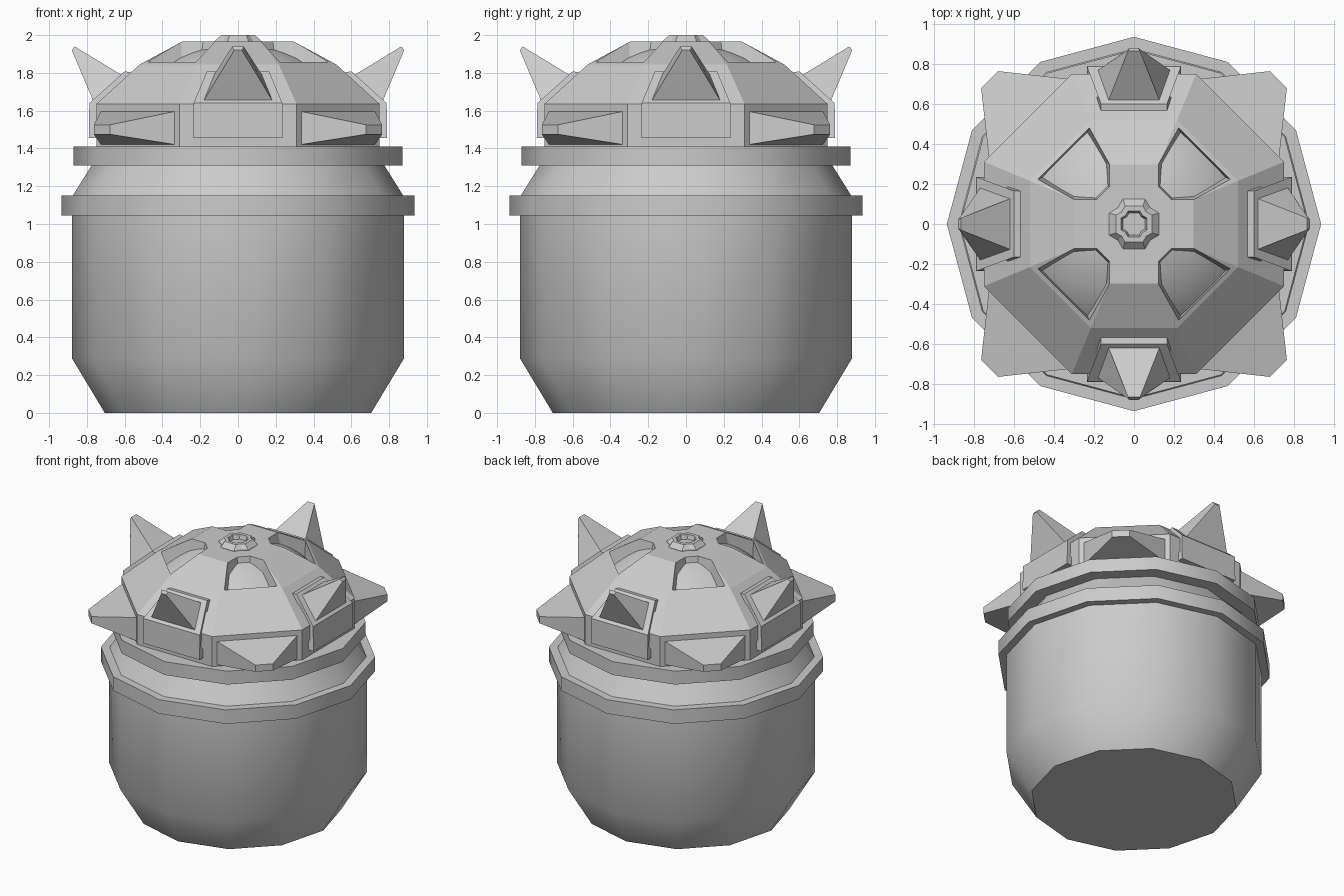
import bpy, bmesh
from math import cos, sin, pi, radians
from mathutils import Matrix

if "Cube" in bpy.data.objects:
    bpy.data.objects.remove(bpy.data.objects["Cube"])


def loft(name, rings, turn=0.0, smooth=None):
    """Closed solid through rings of points with equal counts."""
    bm = bmesh.new()
    vs = [[bm.verts.new(p) for p in r] for r in rings]
    n = len(rings[0])
    for a, b in zip(vs, vs[1:]):
        for i in range(n):
            j = (i + 1) % n
            bm.faces.new((a[i], a[j], b[j], b[i]))
    bm.faces.new(vs[0][::-1])
    bm.faces.new(vs[-1])
    bmesh.ops.recalc_face_normals(bm, faces=bm.faces[:])
    bm.transform(Matrix.Rotation(turn, 4, 'Z'))
    me = bpy.data.meshes.new(name)
    bm.to_mesh(me)
    bm.free()
    ob = bpy.data.objects.new(name, me)
    bpy.context.collection.objects.link(ob)
    if smooth:
        bpy.ops.object.select_all(action='DESELECT')
        ob.select_set(True)
        bpy.context.view_layer.objects.active = ob
        bpy.ops.object.shade_smooth_by_angle(angle=radians(smooth))
    return ob


def circle(n, r, z, start=0.0):
    return [(r * cos(start + 2 * pi * i / n), r * sin(start + 2 * pi * i / n), z) for i in range(n)]


def rect(x1, w1, z1, x2, w2, z2):
    """Trapezoid from a lower edge to an upper edge, facing +x."""
    return [(x1, -w1, z1), (x1, w1, z1), (x2, w2, z2), (x2, -w2, z2)]


# Twelve-sided jar with two collars
jar = [(.705, 0), (.88, .29), (.88, 1.045), (.935, 1.045), (.935, 1.15), (.875, 1.15),
       (.775, 1.31), (.87, 1.31), (.87, 1.41), (.80, 1.41)]
loft("jar_body", [circle(12, r, z) for r, z in jar], smooth=45)

# Octagonal faceted lid
lid = loft("lid", [circle(8, a / cos(pi / 8), z, pi / 8)
                   for a, z in [(.75, 1.40), (.75, 1.635), (.52, 1.845), (.297, 1.965)]])

# Window cutters through the diagonal upper facets
win = [(.215, .50), (.125, .3), (.125, .187), (.187, .125), (.3, .125), (.50, .215)]
for k in range(4):
    rings = [[(.3 + (x - .3) * s, .3 + (y - .3) * s, z) for x, y in win]
             for s, z in [(.72, 1.68), (1.1, 2.05)]]
    cut = loft("window_cutter", rings, k * pi / 2)
    cut.hide_render = True
    cut.hide_set(True)
    mod = lid.modifiers.new("window", 'BOOLEAN')
    mod.operation = 'DIFFERENCE'
    mod.solver = 'EXACT'
    mod.object = cut

# Smooth inner dome seen through the windows
loft("inner_dome", [circle(32, .74 * cos(a), 1.22 + .74 * sin(a))
                    for a in [radians(d) for d in range(20, 90, 6)]], smooth=40)

# Cross-shaped crown with a central pit
def cross(r, w, z):
    pts = []
    for k in range(4):
        c, s = cos(k * pi / 2), sin(k * pi / 2)
        pts += [(r * c - t * s, r * s + t * c, z) for t in (-w, w)]
        d = (r + w) * .5
        pts.append(((d * c - d * s) * .9, (d * s + d * c) * .9, z))
    return pts

loft("crown", [cross(.125, .055, 1.95), cross(.125, .055, 1.967), cross(.09, .045, 2.0),
               cross(.065, .03, 2.0), cross(.055, .025, 1.968)])

# Four cardinal mounts with upward spikes, four diagonal horizontal spikes
mount = [(.72, .235, 1.455), (.79, .235, 1.455), (.787, .235, 1.64),
         (.60, .165, 1.808), (.545, .165, 1.80), (.70, .235, 1.60)]
for k in range(4):
    t = k * pi / 2
    loft("spike_mount", [[(x, s * w, z) for x, w, z in mount] for s in (-1, 1)], t)
    loft("upper_spike", [rect(.765, .185, 1.648, .61, .13, 1.785),
                         rect(.88, .02, 1.92, .865, .03, 1.94)], t)
    loft("side_spike", [rect(.745, .28, 1.42, .745, .28, 1.597),
                        rect(1.02, .06, 1.475, 1.02, .06, 1.525)], t + pi / 4)
